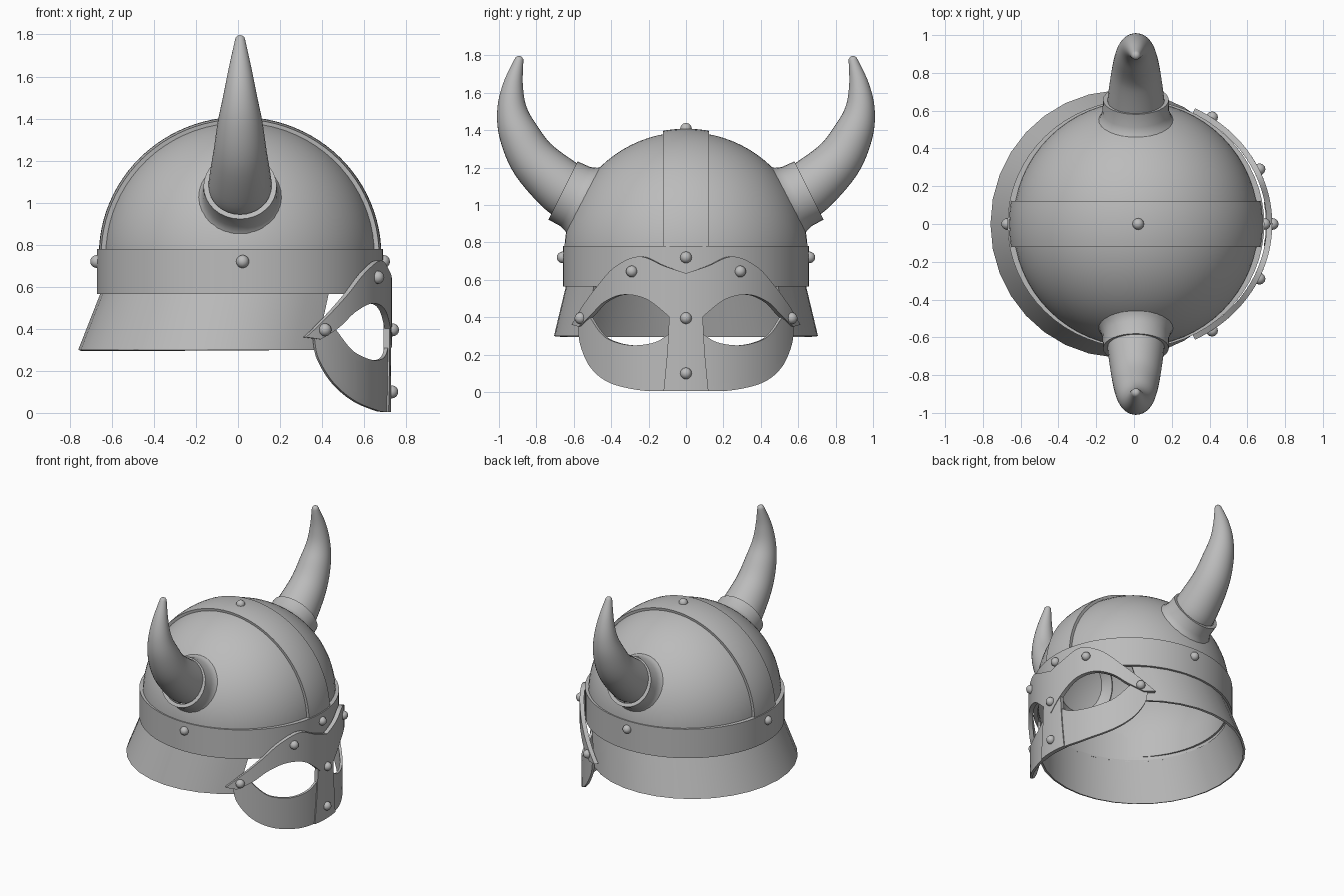
import bpy, bmesh
from math import sin, cos, pi, radians, sqrt
from mathutils import Vector

cube = bpy.data.objects.get("Cube")
if cube:
    bpy.data.objects.remove(cube)

steel = bpy.data.materials.new("grey_steel")
steel.use_nodes = True
GREY = (0.5, 0.5, 0.5, 1)
steel.diffuse_color = GREY
steel.node_tree.nodes["Principled BSDF"].inputs["Base Color"].default_value = GREY

CX = 0.01            # helmet axis
DOME_Z = 0.75        # centre of the dome sphere
DOME_R = 0.65


def finish(obj):
    """Bake modifiers, then smooth while keeping hard edges."""
    bpy.ops.object.select_all(action='DESELECT')
    obj.select_set(True)
    bpy.context.view_layer.objects.active = obj
    bpy.ops.object.convert(target='MESH')
    bpy.ops.object.shade_smooth_by_angle(angle=radians(35))


def sheet(name, rows, closed=False, thick=0.0, mirror=False, centre=(0, 0, 0.7)):
    """Skin a grid of points; thickness grows inward."""
    bm = bmesh.new()
    grid = [[bm.verts.new(p) for p in row] for row in rows]
    for a, b in zip(grid, grid[1:]):
        n = len(a)
        for i in range(n if closed else n - 1):
            j = (i + 1) % n
            bm.faces.new((a[i], a[j], b[j], b[i]))
    bmesh.ops.remove_doubles(bm, verts=bm.verts, dist=0.0002)
    bmesh.ops.recalc_face_normals(bm, faces=bm.faces)
    c = Vector(centre)
    facing = sum((f.calc_center_median() - c).dot(f.normal) * f.calc_area() for f in bm.faces)
    if facing < 0:
        bmesh.ops.reverse_faces(bm, faces=bm.faces)
    mesh = bpy.data.meshes.new(name)
    bm.to_mesh(mesh)
    bm.free()
    mesh.materials.append(steel)
    obj = bpy.data.objects.new(name, mesh)
    bpy.context.collection.objects.link(obj)
    if mirror:
        m = obj.modifiers.new("mirror", 'MIRROR')
        m.use_axis = (False, True, False)
    if thick:
        s = obj.modifiers.new("thickness", 'SOLIDIFY')
        s.thickness = thick
        s.offset = -1
    finish(obj)
    return obj


def ring(cx, rx, ry, z, n=64):
    return [(cx + rx * cos(2 * pi * i / n), ry * sin(2 * pi * i / n), z) for i in range(n)]


def spline(pts, steps=6):
    """Catmull-Rom curve through the points."""
    pts = [Vector(p) for p in pts]
    ext = [2 * pts[0] - pts[1]] + pts + [2 * pts[-1] - pts[-2]]
    out = []
    for a, b, c, d in zip(ext, ext[1:], ext[2:], ext[3:]):
        for k in range(steps):
            t = k / steps
            out.append(0.5 * (2 * b + (c - a) * t + (2 * a - 5 * b + 4 * c - d) * t * t
                              + (3 * b - a - 3 * c + d) * t ** 3))
    return out + [pts[-1]]


# Dome
dome = [ring(CX, DOME_R, DOME_R, 0.6)]
for k in range(21):
    a = pi / 2 * k / 20
    dome.append(ring(CX, DOME_R * cos(a), DOME_R * cos(a), DOME_Z + 0.64 * sin(a)))
sheet("dome", dome, closed=True, thick=0.015)

# Crest strip running from brow to nape
crest = []
for k in range(49):
    a = pi * k / 48
    row = []
    for j in range(-4, 5):
        y = 0.122 * j / 4
        r = sqrt(0.672 ** 2 - y * y)
        row.append((CX + r * cos(a), y, DOME_Z + (r - 0.014) * sin(a)))
    crest.append(row)
sheet("crest_strip", crest, thick=0.03)

# Brow band
sheet("brow_band", [ring(CX, 0.68, 0.657, z) for z in (0.565, 0.78)], closed=True, thick=0.03)

# Flared neck guard, open at the face
guard = []
for t in (0, 0.5, 1):
    row = []
    for k in range(25):
        a = radians(50 + 260 * k / 24)
        row.append((CX - 0.08 * t + (0.66 + 0.03 * t) * cos(a),
                    (0.64 + 0.067 * t) * sin(a), 0.58 - 0.28 * t))
    guard.append(row)
sheet("neck_guard", guard, thick=0.015)


# Face mask plates, wrapped round an upright oval
def wrap(y, z, off):
    rx, ry = 0.72 + off, 0.67 + off
    return Vector((rx * sqrt(max(0, 1 - (y / ry) ** 2)), y, z))


def mask_plate(name, edge_a, edge_b, off, thick):
    rows = []
    for a, b in zip(spline(edge_a), spline(edge_b)):
        rows.append([wrap(*a.lerp(b, k / 6), off) for k in range(7)])
    return sheet(name, rows, thick=thick, mirror=True, centre=(0, 0, 0.4))


mask_plate("mask_brow",
           [(0, .635), (.12, .675), (.25, .725), (.38, .67), (.48, .56), (.56, .45), (.612, .36)],
           [(0, .31), (.11, .42), (.22, .50), (.34, .52), (.44, .48), (.51, .41), (.575, .35)],
           0.012, 0.03)
mask_plate("mask_cheeks",
           [(.105, .005), (.25, .01), (.41, .05), (.51, .13), (.565, .25), (.58, .37)],
           [(.09, .31), (.17, .265), (.29, .25), (.40, .275), (.46, .32), (.52, .41)],
           0.0, 0.018)
mask_plate("mask_nose_guard", [(0, .005), (0, .22), (0, .44)],
           [(.12, .005), (.10, .22), (.088, .44)], 0.008, 0.03)


# Horns and their collars
def tube(name, centres, radii, side, thick=0.0, n=32):
    pts = [Vector((CX, side * y, z)) for y, z in centres]
    rows = []
    for i, (p, r) in enumerate(zip(pts, radii)):
        t = (pts[min(i + 1, len(pts) - 1)] - pts[max(i - 1, 0)]).normalized()
        u = Vector((1, 0, 0))
        v = t.cross(u)
        rows.append([p + r * (cos(2 * pi * k / n) * u + sin(2 * pi * k / n) * v)
                     for k in range(n)])
    mid = sum(pts, Vector()) / len(pts)
    return sheet(name, rows, closed=True, thick=thick, centre=mid)


HORN = [(.58, 1.05, .150), (.66, 1.095, .150), (.81, 1.235, .128), (.895, 1.385, .106),
        (.93, 1.51, .080), (.925, 1.64, .054), (.893, 1.775, .024)]
COLLAR = [(.575, .238), (.595, .215), (.625, .190), (.66, .177), (.735, .174)]
for side, word in ((1, "left"), (-1, "right")):
    path = spline(HORN)
    spine = [(p.x, p.y) for p in path]
    radii = [p.z for p in path]
    # rounded tip
    d = (Vector(spine[-1]) - Vector(spine[-2])).normalized()
    end = Vector(spine[-1])
    for a in (30, 60, 90):
        q = end + d * 0.022 * sin(radians(a))
        spine.append((q.x, q.y))
        radii.append(0.024 * cos(radians(a)))
    tube(word + "_horn", spine, radii, side)
    axis = [(0.895 * s, DOME_Z + 0.446 * s) for s, r in COLLAR]
    tube(word + "_horn_collar", axis, [r for s, r in COLLAR], side, thick=0.025)

# Rivets
rivets = [(CX + 0.012, 0, DOME_Z + 0.658), (-0.672, 0, .72), (0.692, 0, .72),
          (CX + 0.012, .66, .72), (CX + 0.012, -.66, .72),
          wrap(0, .395, .015), wrap(0, .1, .011)]
for s in (-1, 1):
    rivets += [wrap(s * .29, .645, .014), wrap(s * .565, .395, .014)]
for i, p in enumerate(rivets):
    bpy.ops.mesh.primitive_uv_sphere_add(segments=12, ring_count=8, radius=0.031, location=p)
    rivet = bpy.context.object
    rivet.name = "rivet_%d" % (i + 1)
    rivet.data.materials.append(steel)
    finish(rivet)
